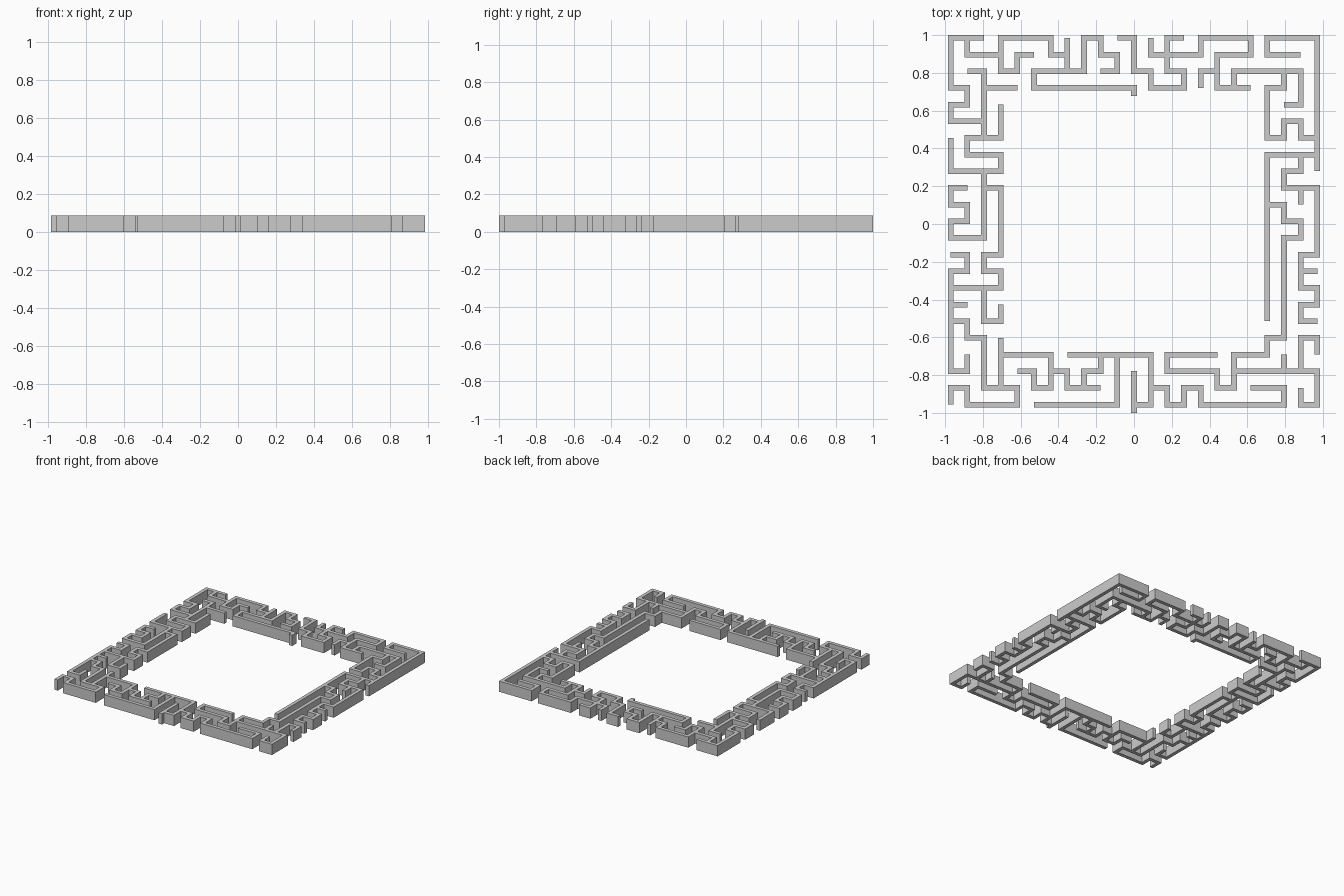
import bpy, bmesh

if "Cube" in bpy.data.objects:
    bpy.data.objects.remove(bpy.data.objects["Cube"])

# Lattice: 23 x 23 nodes, wall thickness is a third of the pitch
PITCH = 3 / 34
H = PITCH / 6            # small tile: half a wall thickness
HEIGHT = 0.087
STEP = {'U': (0, -1), 'D': (0, 1), 'L': (-1, 0), 'R': (1, 0)}

# Wall runs: start column, start row (from the back left), then moves
PATHS = [
    # left side
    (2, 0, "LLDDDRDLDRR"),
    (1, 2, "RDDDD"),
    (3, 4, "DDLLDRRDLLLUU"),
    (4, 3, "LL"),
    (2, 8, "DDDDLLURULUR"),
    (2, 9, "RDDDDLDRDLLL"),
    (0, 13, "RDLDDDDDDRU"),
    (1, 16, "LDRDRDDDRRDLLLULD"),
    (2, 15, "DDRU"),
    # front side
    (3, 18, "DDD"),
    (3, 19, "RRRDDLUL"),
    (6, 20, "RDRR"),
    (8, 21, "URU"),
    (7, 19, "RRRRRDDDLUU"),
    (10, 19, "DDDLLLLL"),
    (12, 21, "RDRURDRRRRRULL"),
    (16, 19, "LLLDRRRDRUURRURUUUUUURULUL"),
    (17, 20, "RRRRRDDLU"),
    (20, 20, "U"),
    # right side
    (22, 19, "ULDD"),
    (19, 17, "UUUUUUUUUURRR"),
    (21, 7, "DLDRRDDDDLDDRDLDR"),
    (21, 9, "D"),
    (21, 14, "R"),
    (22, 8, "UUUUUUUULLLDRR"),
    (22, 6, "LULDLUUURU"),
    (20, 4, "RUULLLLD"),
    # back side
    (15, 3, "UR"),
    (18, 3, "LLUURRULLLDLL"),
    (12, 0, "DR"),
    (14, 0, "LDDRDLLULUUL"),
    (9, 2, "RULULDDLLLDRRRRRR"),
    (7, 0, "DD"),
    (7, 1, "LULLLDDRUR"),
    (3, 1, "LLU"),
]

tiles = set()
links = {}


def add_run(c, r, move, length=6):
    """Mark the tiles of one straight wall piece."""
    dx, dy = STEP[move]
    for k in range(length):
        for s in (-1, 0):
            if dx:
                tiles.add((6 * c + (k if dx > 0 else -1 - k), 6 * r + s))
            else:
                tiles.add((6 * c + s, 6 * r + (k if dy > 0 else -1 - k)))
    links.setdefault((c, r), set()).add((dx, dy))
    return c + dx, r + dy


for c, r, moves in PATHS:
    for m in moves:
        dx, dy = STEP[m]
        c, r = add_run(c, r, m)
        links.setdefault((c, r), set()).add((-dx, -dy))

# Half-length spurs at the middle of the front and back walls
for row in (3, 22):
    add_run(11, row, 'D', 3)

# Square off every corner and junction
for (c, r), dirs in links.items():
    if len(dirs) > 1:
        tiles.update((6 * c + i, 6 * r + j) for i in (-1, 0) for j in (-1, 0))

# Flat wall plan, merged and raised
bm = bmesh.new()
verts = {}


def corner(i, j):
    if (i, j) not in verts:
        verts[i, j] = bm.verts.new(((i - 66) * H, 1 - (j + 1) * H, 0))
    return verts[i, j]


for i, j in sorted(tiles):
    bm.faces.new((corner(i, j + 1), corner(i + 1, j + 1), corner(i + 1, j), corner(i, j)))
bmesh.ops.dissolve_limit(bm, angle_limit=0.01, verts=bm.verts[:], edges=bm.edges[:])
ext = bmesh.ops.extrude_face_region(bm, geom=bm.faces[:], use_keep_orig=True)
top = [v for v in ext['geom'] if isinstance(v, bmesh.types.BMVert)]
bmesh.ops.translate(bm, vec=(0, 0, HEIGHT), verts=top)
bmesh.ops.recalc_face_normals(bm, faces=bm.faces[:])

mesh = bpy.data.meshes.new("maze_walls")
bm.to_mesh(mesh)
bm.free()
bpy.context.scene.collection.objects.link(bpy.data.objects.new("maze_walls", mesh))
